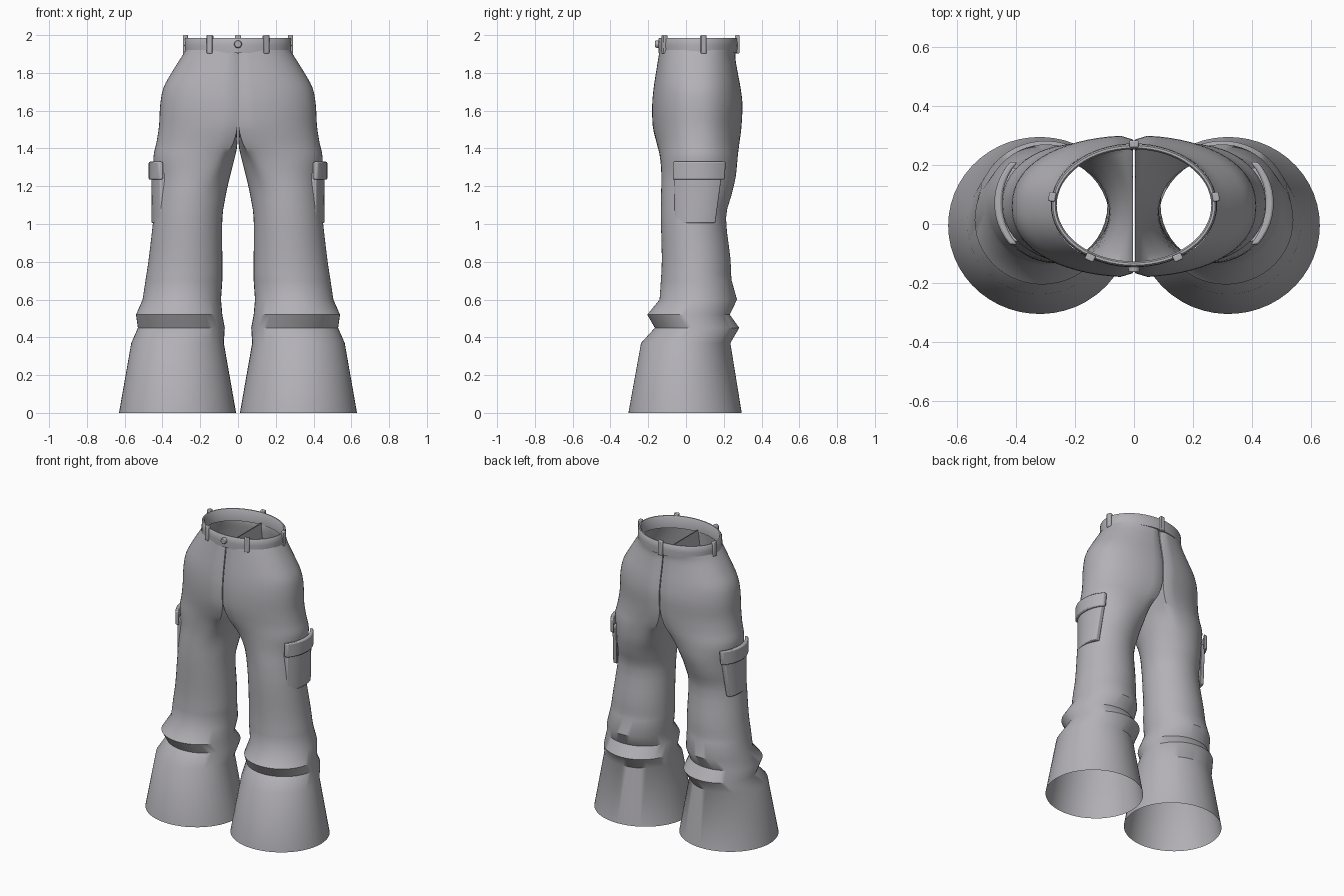
import bpy, bmesh, math
from mathutils import Matrix, Vector

if "Cube" in bpy.data.objects:
    bpy.data.objects.remove(bpy.data.objects["Cube"])

cloth = bpy.data.materials.new("grey cloth")
cloth.diffuse_color = (0.45, 0.44, 0.47, 1)
cloth.use_nodes = True
cloth.node_tree.nodes["Principled BSDF"].inputs["Base Color"].default_value = cloth.diffuse_color

# z, inner x, outer x, front y, back y, blend from round leg (0) to half hip (1)
ROWS = [
    (0.00, .010, .630, -.305, .295, 0), (0.37, .075, .565, -.238, .235, 0),
    (0.45, .070, .530, -.165, .282, 0), (0.52, .083, .540, -.205, .232, 0),
    (0.60, .090, .505, -.140, .270, 0), (0.70, .083, .490, -.133, .242, 0),
    (0.82, .083, .472, -.128, .235, 0), (1.03, .083, .448, -.133, .212, 0),
    (1.15, .065, .440, -.132, .240, 0), (1.25, .050, .437, -.132, .265, .15),
    (1.35, .030, .448, -.142, .278, .45), (1.43, .004, .432, -.160, .287, .8),
    (1.52, .003, .418, -.177, .295, 1), (1.63, .003, .412, -.180, .300, 1),
    (1.72, .003, .395, -.172, .290, 1), (1.80, .003, .352, -.160, .275, 1),
    (1.88, .003, .302, -.147, .262, 1), (1.92, .003, .277, -.141, .266, 1)]
OUT, IN = 34, 14


def finish(name, bm, smooth=True, mirror=False, bevel=0):
    me = bpy.data.meshes.new(name)
    bm.to_mesh(me)
    bm.free()
    ob = bpy.data.objects.new(name, me)
    bpy.context.collection.objects.link(ob)
    me.materials.append(cloth)
    if bevel:
        b = ob.modifiers.new("soft edges", 'BEVEL')
        b.width, b.segments = bevel, 2
    if mirror:
        m = ob.modifiers.new("other side", 'MIRROR')
        m.use_mirror_merge = False
    if smooth:
        bpy.ops.object.select_all(action='DESELECT')
        ob.select_set(True)
        bpy.context.view_layer.objects.active = ob
        bpy.ops.object.shade_smooth_by_angle(angle=math.radians(40))
    return ob


def skin(bm, rings):
    for a, b in zip(rings, rings[1:]):
        n = len(a)
        for i in range(n):
            j = (i + 1) % n
            bm.faces.new((a[i], a[j], b[j], b[i]))


def section(row):
    z, xi, xo, yf, yb, blend = row
    cx, rx, cy, ry = (xi + xo) / 2, (xo - xi) / 2, (yf + yb) / 2, (yb - yf) / 2
    pts = []
    for i in range(OUT + IN):
        if i <= OUT:                       # outside of the leg, front to back
            f = i / OUT
            a = math.radians(-120 + 240 * f)
            h = math.radians(-90 + 180 * f)
            s = math.sin(h)
            hx = .003 + (xo - .003) * max(0, math.cos(h)) ** .95
            hy = cy + ry * math.copysign(abs(s) ** .9, s)
            if i in (0, OUT):              # centre seam crease
                hy -= .014 * math.copysign(1, s)
        else:                              # inside of the leg / centre panel
            f = (i - OUT) / IN
            a = math.radians(120 + 120 * f)
            hx, hy = .003, cy + (ry - .014) * (1 - 2 * f)
        lx, ly = cx + rx * math.cos(a), cy + ry * math.sin(a)
        pts.append((lx + (hx - lx) * blend, ly + (hy - ly) * blend, z))
    return pts


def catmull(p0, p1, p2, p3, t):
    return tuple(.5 * (2 * b + (c - a) * t + (2 * a - 5 * b + 4 * c - d) * t * t
                       + (3 * b - a - 3 * c + d) * t ** 3)
                 for a, b, c, d in zip(p0, p1, p2, p3))


# Trouser legs, crisp folds at the knee, smooth above
rows = []
for i, r in enumerate(ROWS[:-1]):
    rows.append(r)
    if r[0] >= .7:
        nxt = ROWS[min(i + 2, len(ROWS) - 1)]
        for t in (1 / 3, 2 / 3):
            q = catmull(ROWS[i - 1], r, ROWS[i + 1], nxt, t)
            rows.append(q[:1] + (max(q[1], .003),) + q[2:5] + (min(1, max(0, q[5])),))
rows.append(ROWS[-1])
bm = bmesh.new()
skin(bm, [[bm.verts.new(p) for p in section(r)] for r in rows])
finish("trouser_leg", bm, mirror=True)

# Waistband
CY, RX, RY = .063, .28, .208
bm = bmesh.new()
rings = []
for d, z in ((-.018, 1.905), (0, 1.905), (.002, 1.945), (0, 1.98), (-.005, 1.986),
             (-.013, 1.986), (-.018, 1.98), (-.018, 1.905)):
    rings.append([bm.verts.new(((RX + d) * math.cos(k * math.tau / 64),
                                CY + (RY + d) * math.sin(k * math.tau / 64), z))
                  for k in range(64)])
skin(bm, rings)
bmesh.ops.remove_doubles(bm, verts=bm.verts, dist=1e-5)
finish("waistband", bm)


# Belt loops around the band
def belt_loop(name, deg):
    a = math.radians(deg)
    pos = Vector((RX * math.cos(a), CY + RY * math.sin(a), 1.951))
    turn = math.atan2(math.sin(a) / RY, math.cos(a) / RX)
    bm = bmesh.new()
    bmesh.ops.create_cube(bm, size=1, matrix=Matrix.Translation(pos)
                          @ Matrix.Rotation(turn, 4, 'Z')
                          @ Matrix.Diagonal((.024, .032, .098, 1)))
    finish(name, bm, bevel=.005)


for i, deg in enumerate((90, 8, 172, -58, -122)):
    belt_loop("belt_loop_%d" % (i + 1), deg)

# Front button
bm = bmesh.new()
bmesh.ops.create_cone(bm, cap_ends=True, segments=20, radius1=.021, radius2=.018, depth=.02,
                      matrix=Matrix.Translation((0, CY - RY - .008, 1.952))
                      @ Matrix.Rotation(math.pi / 2, 4, 'X'))
finish("waist_button", bm, bevel=.003)


# Cargo pockets: curved slabs wrapped on the outer thigh
def slab(name, z0, z1, y0, y1_low, y1_high, x_out, thick, bevel):
    bm = bmesh.new()
    n, rings = 12, []
    for z, y1 in ((z0, y1_low), (z1, y1_high)):
        ring = []
        for layer in (0, 1):
            for k in range(n + 1):
                f = k / n if layer == 0 else 1 - k / n
                y = y0 + (y1 - y0) * f
                x = x_out - .052 * abs((y - .07) / .14) ** 2.2 - thick * layer
                ring.append(bm.verts.new((x, y, z)))
        rings.append(ring)
    skin(bm, rings)
    m = 2 * n + 1
    for k in range(n):
        lo, hi = rings
        bm.faces.new((lo[k + 1], lo[k], lo[m - k], lo[m - k - 1]))
        bm.faces.new((hi[k], hi[k + 1], hi[m - k - 1], hi[m - k]))
    finish(name, bm, mirror=True, bevel=bevel)


slab("pocket_body", 1.005, 1.27, -.06, .155, .19, .458, .03, .005)
slab("pocket_flap", 1.235, 1.33, -.07, .205, .21, .473, .026, .007)
